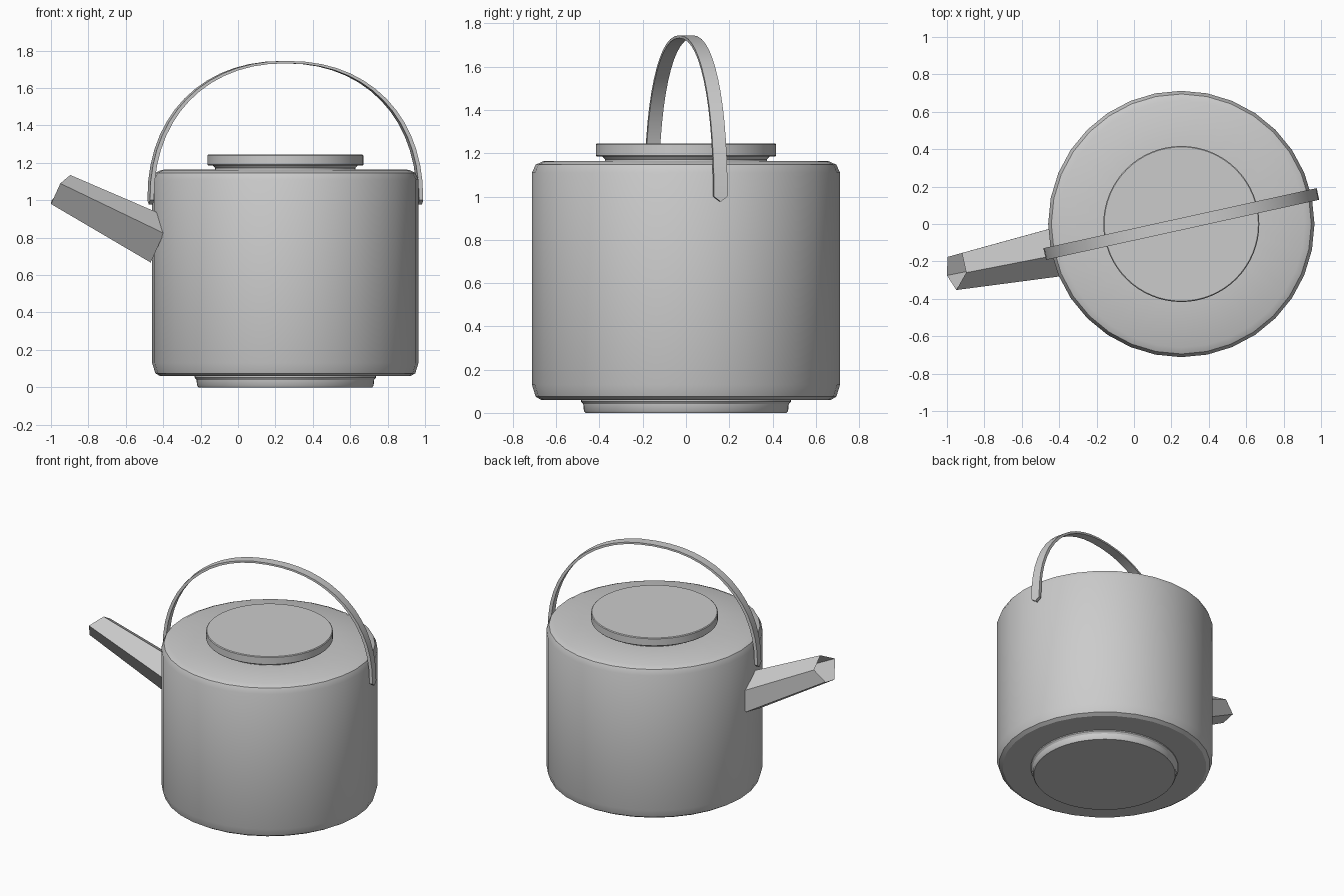
import bpy, bmesh, math
from mathutils import Vector

if "Cube" in bpy.data.objects:
    bpy.data.objects.remove(bpy.data.objects["Cube"])

CX = 0.253                      # axis of the pot
YAW = math.radians(12.4)        # handle and spout share this turn


def finish(name, verts, faces, angle=30):
    me = bpy.data.meshes.new(name)
    me.from_pydata(verts, [], faces)
    bm = bmesh.new()
    bm.from_mesh(me)
    bmesh.ops.recalc_face_normals(bm, faces=bm.faces)
    bm.to_mesh(me)
    bm.free()
    ob = bpy.data.objects.new(name, me)
    bpy.context.collection.objects.link(ob)
    bpy.ops.object.select_all(action='DESELECT')
    ob.select_set(True)
    bpy.context.view_layer.objects.active = ob
    bpy.ops.object.shade_smooth_by_angle(angle=math.radians(angle))
    return ob


def lathe(name, profile, n):
    """Closed solid of revolution from (radius, height) pairs."""
    verts = [(CX + r * math.cos(2 * math.pi * i / n),
              r * math.sin(2 * math.pi * i / n), z)
             for r, z in profile for i in range(n)]
    faces = bridge(len(profile), n)
    faces += [list(range(n)), list(range((len(profile) - 1) * n, len(verts)))]
    return finish(name, verts, faces)


def bridge(rings, n):
    return [(k * n + i, k * n + (i + 1) % n, (k + 1) * n + (i + 1) % n, (k + 1) * n + i)
            for k in range(rings - 1) for i in range(n)]


# Pot: drum with softened rims, round foot and lid
lathe("body", [(0.50, 0.06), (0.67, 0.06), (0.695, 0.075), (0.712, 0.13),
               (0.712, 1.11), (0.695, 1.147), (0.66, 1.163), (0.36, 1.165)], 32)
lathe("foot", [(0.465, 0.0), (0.472, 0.01), (0.475, 0.04), (0.485, 0.052), (0.485, 0.065)], 64)
lathe("lid_neck", [(0.375, 1.15), (0.375, 1.172), (0.39, 1.19)], 64)
lathe("lid", [(0.412, 1.185), (0.417, 1.19), (0.417, 1.24), (0.412, 1.245)], 64)

# Handle: flat strip swept along a rounded arch, with pointed ends
SEG, HALF_W = 28, 0.032
axis_u = Vector((math.cos(YAW), math.sin(YAW), 0))
axis_v = Vector((-math.sin(YAW), math.cos(YAW), 0))


def arch(t, a, h):
    c, s = math.cos(t), max(0.0, math.sin(t))
    return axis_u * math.copysign(abs(c) ** 0.91, c) * a + Vector((CX, 0, 1.0 + h * s ** 0.91))


verts = []
for i in range(SEG + 1):
    t = math.pi * i / SEG
    outer, inner = arch(t, 0.748, 0.745), arch(t, 0.726, 0.732)
    verts += [outer - axis_v * HALF_W, outer + axis_v * HALF_W,
              inner + axis_v * HALF_W, inner - axis_v * HALF_W]
faces = bridge(SEG + 1, 4)
for k in (0, SEG * 4):
    b = len(verts)
    tips = [(Vector(verts[k + j]) + Vector(verts[k + j + 1])) / 2 - Vector((0, 0, 0.024))
            for j in (0, 2)]
    verts += tips
    faces += [(k, k + 1, b), (k + 2, k + 3, b + 1),
              (k + 1, k + 2, b + 1, b), (k + 3, k, b, b + 1)]
finish("handle", verts, faces)

# Spout: open five-sided tube that widens into the body
tip = [Vector(p) for p in ((-0.92, -0.155, 1.075), (-0.897, -0.26, 1.135),
                           (-0.95, -0.353, 1.09), (-1.0, -0.275, 0.98),
                           (-0.997, -0.176, 1.0))]
mid = sum(tip, Vector()) / 5
root = Vector((-0.40, -0.125, 0.775))
verts = tip + [root + (p - mid) * 1.42 for p in tip]
finish("spout", verts, bridge(2, 5))
